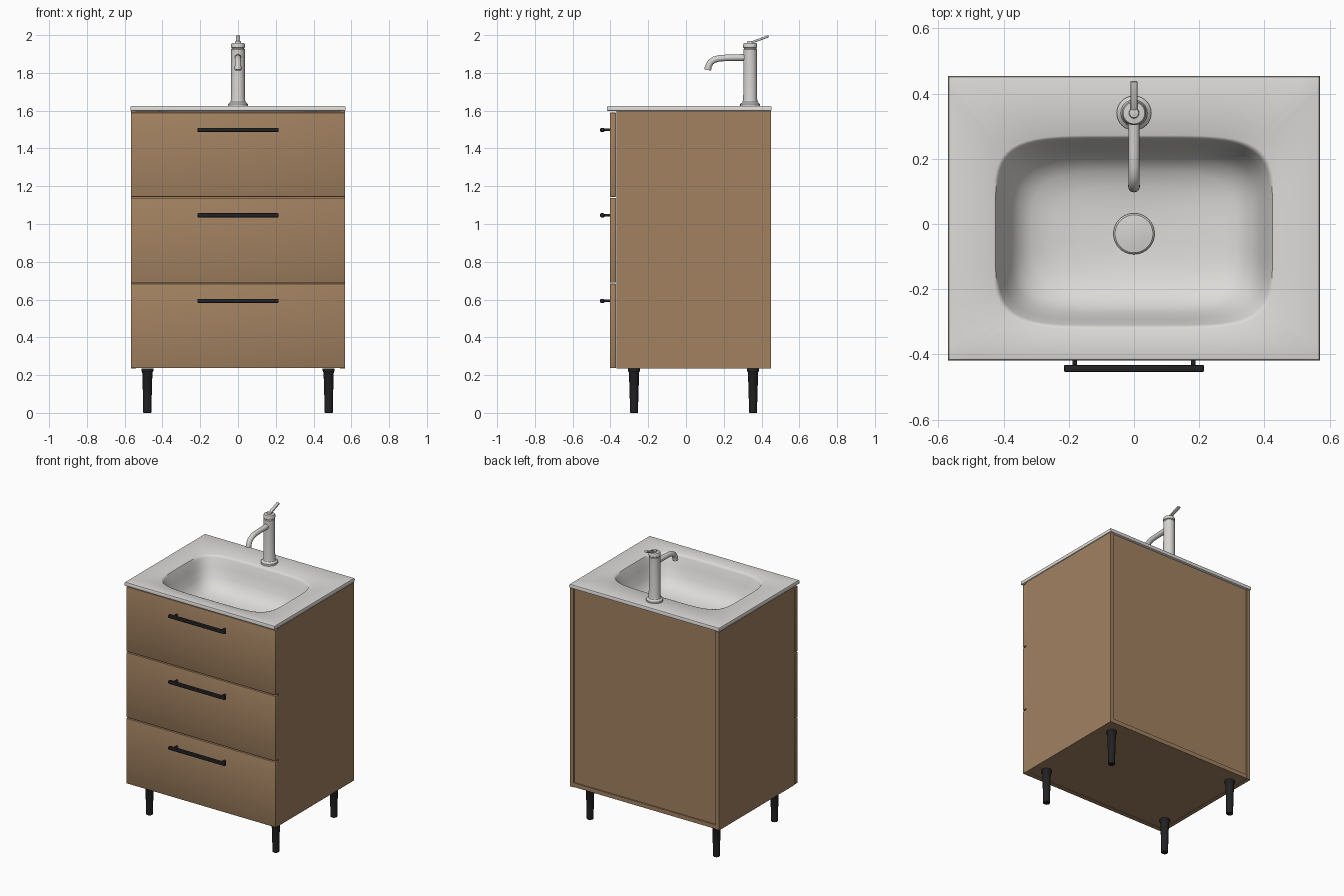
import bpy, bmesh, math
from mathutils import Vector

if "Cube" in bpy.data.objects:
    bpy.data.objects.remove(bpy.data.objects["Cube"])


def mat(name, col):
    m = bpy.data.materials.new(name)
    m.diffuse_color = (*col, 1)
    m.use_nodes = True
    m.node_tree.nodes["Principled BSDF"].inputs["Base Color"].default_value = m.diffuse_color
    return m


WOOD = mat("oak wood", (0.36, 0.22, 0.118))
CERAMIC = mat("white ceramic", (0.72, 0.71, 0.69))
METAL = mat("brushed metal", (0.66, 0.65, 0.63))
BLACK = mat("black metal", (0.016, 0.016, 0.018))


def finish(bm, name, material, smooth=True, angle=35):
    bmesh.ops.recalc_face_normals(bm, faces=bm.faces)
    me = bpy.data.meshes.new(name)
    bm.to_mesh(me)
    bm.free()
    ob = bpy.data.objects.new(name, me)
    bpy.context.collection.objects.link(ob)
    me.materials.append(material)
    if smooth:
        bpy.ops.object.select_all(action='DESELECT')
        ob.select_set(True)
        bpy.context.view_layer.objects.active = ob
        bpy.ops.object.shade_smooth_by_angle(angle=math.radians(angle))
    return ob


def box(name, x, y, z, material, bevel=0.0):
    bm = bmesh.new()
    bmesh.ops.create_cube(bm, size=1)
    for v in bm.verts:
        v.co = [lo + (c + 0.5) * (hi - lo) for c, (lo, hi) in zip(v.co, (x, y, z))]
    if bevel:
        bmesh.ops.bevel(bm, geom=bm.edges[:], offset=bevel, segments=2, profile=0.5, affect='EDGES')
    return finish(bm, name, material, bool(bevel))


def loft(bm, rings, cap_start=True, cap_end=True):
    loops = [[bm.verts.new(p) for p in r] for r in rings]
    n = len(loops[0])
    for a, b in zip(loops, loops[1:]):
        for i in range(n):
            bm.faces.new((a[i], a[(i + 1) % n], b[(i + 1) % n], b[i]))
    if cap_start:
        bm.faces.new(loops[0])
    if cap_end:
        bm.faces.new(loops[-1])


def lathe(name, cx, cy, profile, material, n=40):
    bm = bmesh.new()
    loft(bm, [[(cx + r * math.cos(2 * math.pi * i / n), cy + r * math.sin(2 * math.pi * i / n), z)
               for i in range(n)] for r, z in profile])
    return finish(bm, name, material)


def tube(name, path, radii, material, n=20):
    # round section swept along a path
    bm = bmesh.new()
    pts = [Vector(p) for p in path]
    rings = []
    for k, p in enumerate(pts):
        t = (pts[min(k + 1, len(pts) - 1)] - pts[max(k - 1, 0)]).normalized()
        side = Vector((1, 0, 0)) if abs(t.x) < 0.9 else Vector((0, 1, 0))
        up = t.cross(side).normalized()
        rings.append([p + radii[k] * (side * math.cos(a) + up * math.sin(a))
                      for a in (2 * math.pi * i / n for i in range(n))])
    loft(bm, rings)
    return finish(bm, name, material)


# Cabinet carcass: side panels, bottom, recessed back, rails
Z0, Z1, YF, YB = 0.235, 1.597, -0.368, 0.45
for s, side in ((-1, "left"), (1, "right")):
    box(side + "_side_panel", sorted((s * 0.567, s * 0.54)), (YF, YB), (Z0, Z1), WOOD)
box("bottom_panel", (-0.54, 0.54), (YF, YB - 0.002), (Z0 + 0.002, Z0 + 0.03), WOOD)
box("back_panel", (-0.54, 0.54), (YB - 0.028, YB - 0.01), (Z0 + 0.03, Z1), WOOD)
for i, z in enumerate((0.688, 1.141, 1.58)):
    box(f"front_rail_{i}", (-0.54, 0.54), (YF, YF + 0.04), (z - 0.015, z + 0.015), WOOD)

# Drawer fronts with bar handles
for i, (lo, hi) in enumerate(((0.237, 0.684), (0.691, 1.137), (1.144, 1.589))):
    box(f"drawer_front_{i}", (-0.567, 0.567), (-0.402, YF - 0.003), (lo, hi), WOOD, 0.002)
    hz = hi - 0.091
    box(f"handle_bar_{i}", (-0.215, 0.215), (-0.454, -0.432), (hz - 0.011, hz + 0.011), BLACK, 0.005)
    for s in (-1, 1):
        tube(f"handle_post_{i}", [(s * 0.182, -0.401, hz), (s * 0.182, -0.44, hz)], (0.007, 0.007), BLACK, 14)

# Tapered legs
for x in (-0.48, 0.48):
    for y in (-0.275, 0.355):
        lathe("leg", x, y, [(0.019, 0), (0.022, 0.003), (0.022, 0.05), (0.027, 0.215),
                            (0.032, 0.222), (0.032, 0.236)], BLACK, 24)

# Basin: one lofted surface from slab underside over the rim into the bowl
N = 128


def ring(z, hx, hy, cy, power):
    out = []
    for i in range(N):
        a = 2 * math.pi * i / N
        c, s = math.cos(a), math.sin(a)
        d = max(abs(c), abs(s))
        if power:
            d *= ((abs(c) / d) ** power + (abs(s) / d) ** power) ** (1 / power)
        out.append((hx * c / d, cy + hy * s / d, z))
    return out


C, B = 0.018, -0.025
bm = bmesh.new()
loft(bm, [
    ring(1.597, 0.45, 0.31, B, 5),
    ring(1.597, 0.562, 0.428, C, 0),
    ring(1.601, 0.569, 0.435, C, 0),
    ring(1.618, 0.570, 0.436, C, 0),
    ring(1.624, 0.567, 0.433, C, 0),
    ring(1.626, 0.560, 0.426, C, 0),
    ring(1.620, 0.432, 0.297, B, 5),
    ring(1.617, 0.425, 0.291, B, 5),
    ring(1.605, 0.419, 0.285, B, 5),
    ring(1.550, 0.402, 0.268, B, 4.8),
    ring(1.490, 0.382, 0.248, B, 4.5),
    ring(1.445, 0.355, 0.222, B, 4.2),
    ring(1.418, 0.315, 0.186, B, 3.8),
    ring(1.402, 0.250, 0.140, B, 3.2),
    ring(1.394, 0.160, 0.095, B, 2.5),
    ring(1.390, 0.050, 0.050, -0.03, 2),
], cap_start=False)
finish(bm, "basin", CERAMIC, angle=40)

# Drain cover
lathe("drain_cover", 0, -0.03, [(0.055, 1.388), (0.063, 1.396), (0.063, 1.402), (0.058, 1.407),
                                (0.03, 1.411), (0.004, 1.412)], METAL)

# Faucet body, spout and lever
FY = 0.34
lathe("faucet_body", 0, FY, [(0.053, 1.618), (0.053, 1.634), (0.047, 1.640), (0.041, 1.645), (0.037, 1.66),
                             (0.036, 1.925), (0.033, 1.928), (0.033, 1.932), (0.037, 1.935), (0.037, 1.950),
                             (0.033, 1.957), (0.016, 1.959), (0.014, 1.968), (0.004, 1.970)], METAL)
tube("spout", [(0, 0.335, 1.882), (0, 0.22, 1.880), (0, 0.175, 1.877), (0, 0.15, 1.870), (0, 0.131, 1.857),
               (0, 0.121, 1.840), (0, 0.117, 1.828), (0, 0.115, 1.815)],
     (0.018, 0.017, 0.017, 0.017, 0.017, 0.017, 0.018, 0.018), METAL)
lever = box("lever", (-0.011, 0.011), (-0.012, 0.10), (-0.006, 0.006), METAL, 0.004)
lever.rotation_euler = (math.radians(20), 0, 0)
lever.location = (0, FY + 0.004, 1.96)
